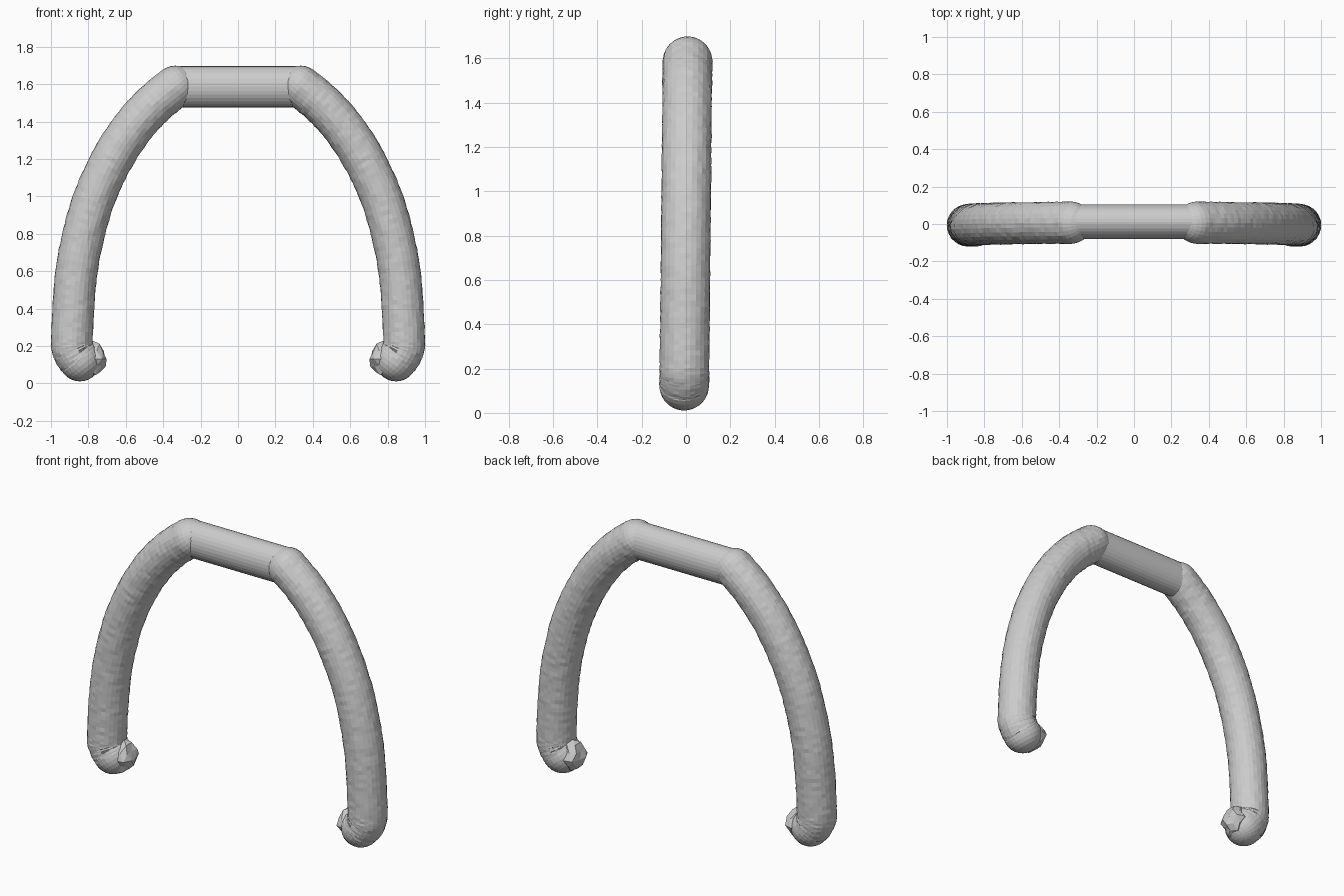
import bpy, bmesh, math, random
from mathutils import Vector

if "Cube" in bpy.data.objects:
    bpy.data.objects.remove(bpy.data.objects["Cube"])

random.seed(4)
R = 0.112
SIDES = 28


def finish(bm, name, mirror=False):
    bmesh.ops.recalc_face_normals(bm, faces=bm.faces)
    me = bpy.data.meshes.new(name)
    bm.to_mesh(me)
    bm.free()
    ob = bpy.data.objects.new(name, me)
    bpy.context.collection.objects.link(ob)
    if mirror:
        ob.modifiers.new("mirror", 'MIRROR').use_axis[0] = True
    return ob


def spline(pts, steps):
    # Catmull-Rom curve through the points
    p = [2 * pts[0] - pts[1]] + pts + [2 * pts[-1] - pts[-2]]
    out = []
    for i in range(1, len(p) - 2):
        a, b, c, d = p[i - 1:i + 3]
        for k in range(steps):
            t = k / steps
            out.append(0.5 * (2 * b + (c - a) * t + (2 * a - 5 * b + 4 * c - d) * t * t
                              + (3 * b - a - 3 * c + d) * t ** 3))
    return out + [pts[-1]]


def round_tube(path, radius, jitter):
    # sweep a circle along the path and close both ends with domes
    bm = bmesh.new()
    n = len(path)
    tang = [(path[min(i + 1, n - 1)] - path[max(i - 1, 0)]).normalized() for i in range(n)]
    dome = [math.pi / 2 * k / 7 for k in range(1, 7)]
    rings = [(path[0] - tang[0] * radius * math.sin(a), tang[0], radius * math.cos(a), 0)
             for a in reversed(dome)]
    rings += [(path[i], tang[i], radius, jitter) for i in range(n)]
    rings += [(path[-1] + tang[-1] * radius * math.sin(a), tang[-1], radius * math.cos(a), 0)
              for a in dome]
    loops = []
    for c, t, r, j in rings:
        u = Vector((0, 1, 0))
        v = t.cross(u).normalized()
        ring = []
        for s in range(SIDES):
            a = 2 * math.pi * s / SIDES
            rr = r + random.uniform(-j, j)
            ring.append(bm.verts.new(c + (u * math.cos(a) + v * math.sin(a)) * rr))
        loops.append(ring)
    for l0, l1 in zip(loops, loops[1:]):
        for s in range(SIDES):
            q = (s + 1) % SIDES
            bm.faces.new((l0[s], l0[q], l1[q], l1[s]))
    for ring, tip in ((loops[0], path[0] - tang[0] * radius),
                      (loops[-1], path[-1] + tang[-1] * radius)):
        v = bm.verts.new(tip)
        for s in range(SIDES):
            bm.faces.new((ring[s], ring[(s + 1) % SIDES], v))
    return bm


# curved side arms with rough skin
arm_xz = [(0.335, 1.587), (0.46, 1.483), (0.58, 1.345), (0.68, 1.185), (0.765, 1.0),
          (0.825, 0.8), (0.863, 0.6), (0.88, 0.4), (0.888, 0.22), (0.876, 0.165), (0.845, 0.123)]
arm_pts = [Vector((x, -0.009 + 0.01 * z, z)) for x, z in arm_xz]
finish(round_tube(spline(arm_pts, 8), R, 0.002), "side_arm", True)

# straight top bar, slightly flattened front to back
bm = bmesh.new()
bmesh.ops.create_cone(bm, cap_ends=True, segments=32, radius1=1, radius2=1, depth=2)
for v in bm.verts:
    x, y, z = v.co
    v.co = (z * 0.34, 0.012 + y * 0.093, 1.586 + x * 0.11)
bar = finish(bm, "top_bar")

# ragged broken stubs on the inside of each foot
bm = bmesh.new()
bmesh.ops.create_icosphere(bm, subdivisions=2, radius=1)
for v in bm.verts:
    k = random.uniform(0.82, 1.13)
    v.co = Vector((0.773 + v.co.x * 0.072 * k, -0.005 + v.co.y * 0.085 * k,
                   0.13 + v.co.z * 0.09 * k))
finish(bm, "ragged_stub", True)
